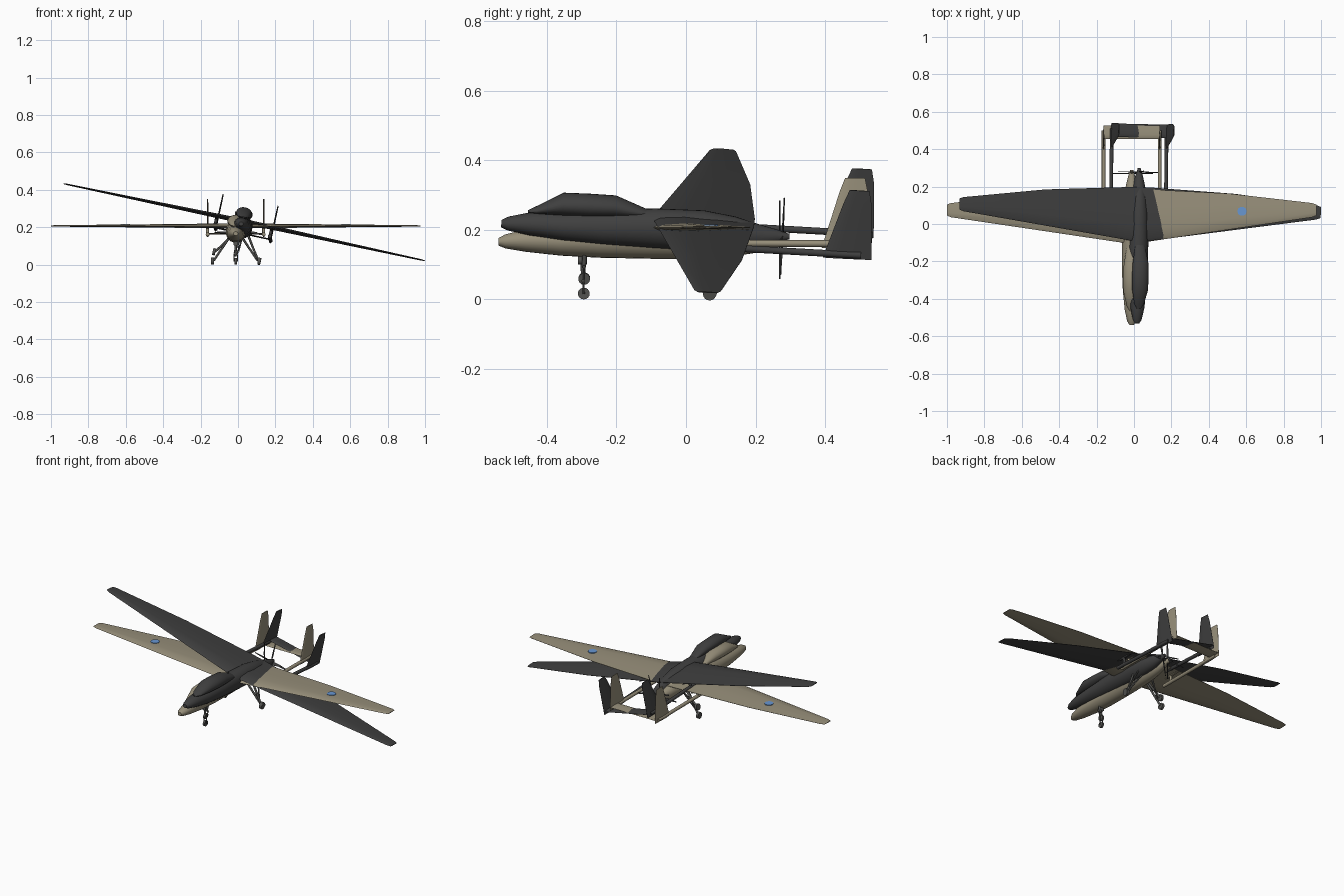
import bpy, bmesh, math
from mathutils import Matrix, Vector

if "Cube" in bpy.data.objects:
    bpy.data.objects.remove(bpy.data.objects["Cube"])


def material(name, rgb):
    m = bpy.data.materials.new(name)
    m.diffuse_color = (*rgb, 1)
    m.use_nodes = True
    m.node_tree.nodes["Principled BSDF"].inputs["Base Color"].default_value = m.diffuse_color
    return m


TAN = material("tan", (0.31, 0.275, 0.195))
DARK = material("charcoal", (0.05, 0.05, 0.05))
GREY = material("gear grey", (0.085, 0.085, 0.08))
BLUE = material("marking blue", (0.14, 0.31, 0.65))


def skin(name, rings, mat, place):
    """Closed surface through equally sized rings of points."""
    bm = bmesh.new()
    loops = [[bm.verts.new(p) for p in r] for r in rings]
    n = len(loops[0])
    for a, b in zip(loops, loops[1:]):
        for i in range(n):
            j = (i + 1) % n
            bm.faces.new((a[i], a[j], b[j], b[i]))
    bm.faces.new(loops[0])
    bm.faces.new(loops[-1])
    bmesh.ops.recalc_face_normals(bm, faces=bm.faces)
    me = bpy.data.meshes.new(name)
    bm.to_mesh(me)
    bm.free()
    ob = bpy.data.objects.new(name, me)
    bpy.context.collection.objects.link(ob)
    me.materials.append(mat)
    ob.matrix_world = place
    bpy.ops.object.select_all(action='DESELECT')
    ob.select_set(True)
    bpy.context.view_layer.objects.active = ob
    bpy.ops.object.shade_smooth_by_angle(angle=math.radians(35))
    return ob


def body(name, stations, mat, place, n=24):
    """Loft of ellipses; station = (y, bottom z, top z, half width)."""
    rings = []
    for y, lo, hi, w in stations:
        rings.append([(w * math.cos(2 * math.pi * i / n), y,
                       (lo + hi) / 2 + (hi - lo) / 2 * math.sin(2 * math.pi * i / n))
                      for i in range(n)])
    skin(name, rings, mat, place)


def rod(name, a, b, r, mat, place, n=12):
    a, b = Vector(a), Vector(b)
    q = (b - a).to_track_quat('Z', 'Y')
    ring = [q @ Vector((r * math.cos(2 * math.pi * i / n), r * math.sin(2 * math.pi * i / n), 0))
            for i in range(n)]
    skin(name, [[a + p for p in ring], [b + p for p in ring]], mat, place)


# Airfoil as (chord fraction, thickness fraction)
FOIL = [(0, 0), (.06, .32), (.3, .5), (.65, .32), (1, .04),
        (1, -.04), (.65, -.32), (.3, -.5), (.06, -.32)]


def foil(x, lead, trail, thick, z):
    return [(x, lead + (trail - lead) * u, z + thick * t) for u, t in FOIL]


def fin_ring(x, lead, trail, thick, z):
    return [(x + thick * t, lead + (trail - lead) * u, z) for u, t in FOIL]


def aircraft(tag, paint, place, marked):
    def name(s):
        return tag + " " + s

    # Fuselage and dome
    body(name("fuselage"), [(-.54, .155, .176, .012), (-.52, .147, .187, .024),
                            (-.46, .137, .202, .037), (-.36, .126, .211, .047),
                            (-.25, .120, .220, .052), (-.1, .117, .233, .053),
                            (.04, .117, .235, .051), (.13, .123, .222, .044),
                            (.2, .134, .203, .032), (.25, .150, .191, .02),
                            (.285, .162, .181, .009)], paint, place)
    body(name("dome"), [(-.465, .203, .209, .01), (-.44, .202, .222, .026),
                        (-.365, .199, .265, .043), (-.29, .2, .266, .045),
                        (-.215, .203, .265, .042), (-.13, .208, .232, .027),
                        (-.09, .214, .222, .01)], paint, place)

    # Main wing
    half = [(.05, -.10, .187, .026), (.52, -.03, .163, .016),
            (.965, .036, .112, .008), (.9875, .045, .104, .004)]
    wing = [(-x, a, b, t) for x, a, b, t in reversed(half)] + half
    skin(name("wing"), [foil(*w, .207) for w in wing], paint, place)

    # Tail plane between the fins
    skin(name("tail plane"), [foil(x, .455, .527, .008, .166) for x in (-.15, .15)], paint, place)

    for s, side in ((-1, "left"), (1, "right")):
        # Boom, its wing mount and the fin
        rod(name(side + " boom"), (s * .15, .06, .162), (s * .15, .5, .160), .010, paint, place)
        skin(name(side + " boom mount"),
             [foil(s * .15 - .006, .07, .18, .012, .2), foil(s * .15 + .006, .07, .18, .012, .2)],
             paint, place)
        rod(name(side + " boom strut"), (s * .15, .12, .16), (s * .15, .12, .205), .008, paint, place)
        skin(name(side + " fin"), [fin_ring(s * .15, .39, .53, .009, .148),
                                   fin_ring(s * .15, .442, .523, .008, .31),
                                   fin_ring(s * .15, .458, .515, .006, .35)], paint, place)
        # Main landing gear
        rod(name(side + " gear leg"), (s * .03, .05, .15), (s * .117, .07, .022), .006, GREY, place)
        rod(name(side + " gear brace"), (s * .035, .10, .15), (s * .095, .07, .055), .004, GREY, place)
        rod(name(side + " wheel"), (s * .117, .07, .019), (s * .131, .07, .019), .019, GREY, place, 16)
        # Wing marking plate
        if marked:
            top = .207 + .0072
            rod(name(side + " marking"), (s * .59, .068, top - .003), (s * .59, .068, top + .002),
                .025, BLUE, place, 10)

    # Nose gear
    rod(name("nose leg"), (0, -.298, .135), (0, -.296, .05), .006, GREY, place)
    rod(name("nose gear collar"), (0, -.31, .112), (0, -.285, .112), .012, GREY, place)
    for s in (-1, 1):
        rod(name("nose fork"), (s * .009, -.296, .055), (s * .009, -.294, .016), .003, GREY, place, 8)
    rod(name("nose fork bridge"), (-.011, -.296, .053), (.011, -.296, .053), .005, GREY, place, 8)
    rod(name("nose wheel"), (-.006, -.294, .017), (.006, -.294, .017), .017, GREY, place, 16)

    # Pusher propeller
    rod(name("propeller hub"), (0, .262, .172), (0, .29, .172), .009, DARK, place)
    for k in range(4):
        turn = (Matrix.Translation((0, .270, .172)) @ Matrix.Rotation(k * math.pi / 2, 4, 'Y')
                @ Matrix.Rotation(math.radians(70), 4, 'Z'))
        ring = [[turn @ Vector((t * .004, (u - .5) * c, z)) for u, t in FOIL]
                for z, c in ((.004, .008), (.05, .013), (.113, .006))]
        skin(name("propeller blade"), ring, DARK, place)


# Level aircraft
aircraft("tan", TAN, Matrix.Translation((-.0125, 0, 0)), True)
# Banked aircraft crossing it
bank = (Matrix.Translation((.0325, .07, .227)) @ Matrix.Rotation(math.radians(-.7), 4, 'Z')
        @ Matrix.Rotation(math.radians(-3), 4, 'X') @ Matrix.Rotation(math.radians(12.05), 4, 'Y')
        @ Matrix.Translation((0, -.06, -.207)))
aircraft("charcoal", DARK, bank, False)
